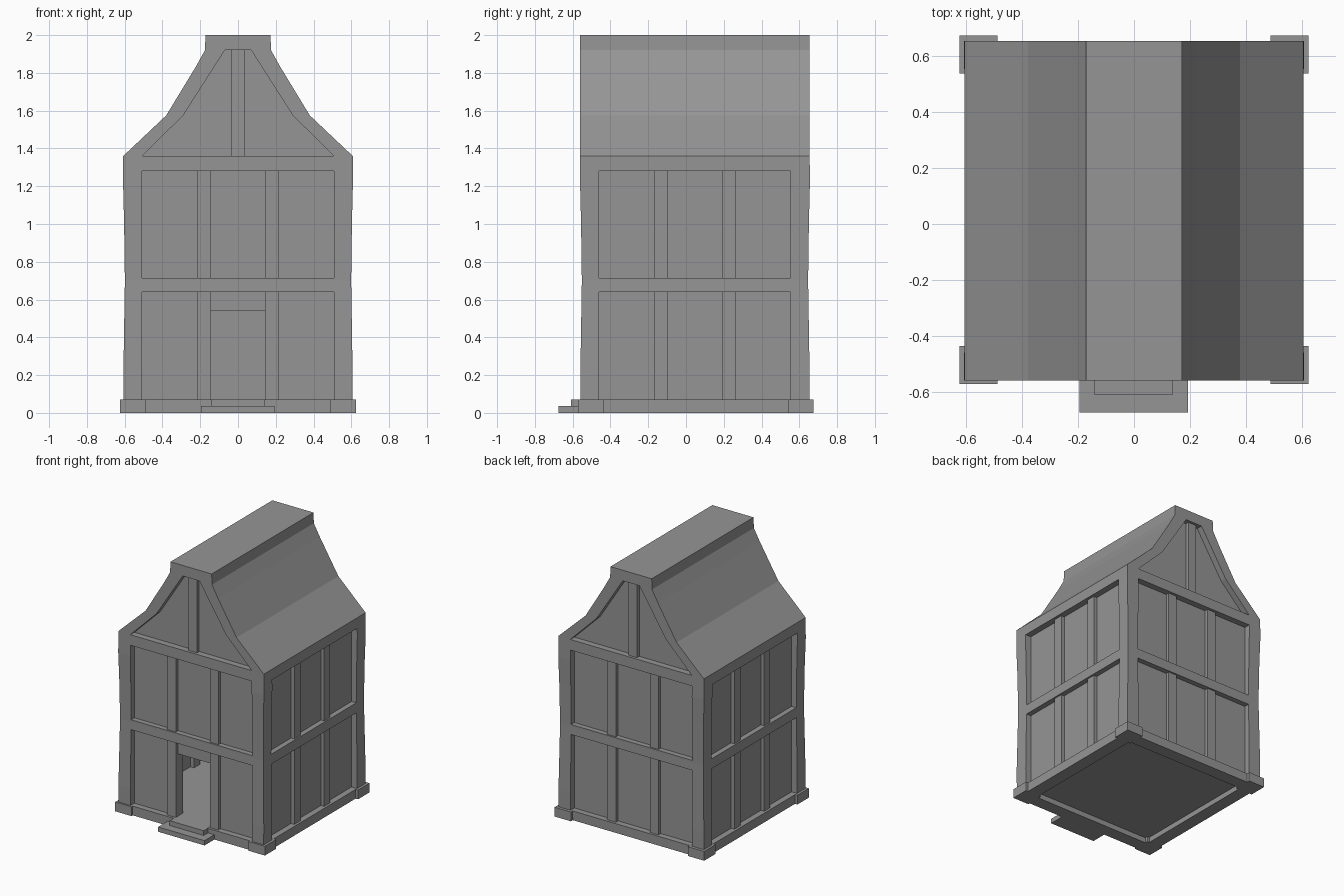
import bpy
import bmesh

if "Cube" in bpy.data.objects:
    bpy.data.objects.remove(bpy.data.objects["Cube"], do_unlink=True)

grey = bpy.data.materials.new("plain grey")
grey.use_nodes = True
grey.diffuse_color = (0.3, 0.3, 0.3, 1)
grey.node_tree.nodes["Principled BSDF"].inputs["Base Color"].default_value = grey.diffuse_color

YC = 0.0475    # centre line of the house in y
HALF = 0.6075  # half the width and depth of the house
OPEN = 0.507   # half the width of the framed openings


def loft(name, rows):
    """Stack rectangles given as (z, x0, x1, y0, y1) into one closed solid."""
    bm = bmesh.new()
    rings = [[bm.verts.new(p) for p in ((a, c, z), (b, c, z), (b, d, z), (a, d, z))]
             for z, a, b, c, d in rows]
    bm.faces.new(rings[0][::-1])
    bm.faces.new(rings[-1])
    for low, high in zip(rings, rings[1:]):
        for i in range(4):
            j = (i + 1) % 4
            bm.faces.new((low[i], low[j], high[j], high[i]))
    mesh = bpy.data.meshes.new(name)
    bm.to_mesh(mesh)
    bm.free()
    mesh.materials.append(grey)
    obj = bpy.data.objects.new(name, mesh)
    bpy.context.collection.objects.link(obj)
    return obj


def box(name, x0, x1, y0, y1, z0, z1):
    return loft(name, [(z, x0, x1, y0, y1) for z in (z0, z1)])


def wall_box(name, side, s0, s1, d0, d1, z0, z1):
    """Box on a wall: s runs along the wall, d outward from the house centre."""
    if side in ("front", "back"):
        k = -1 if side == "front" else 1
        lo, hi = sorted((k * d0, k * d1))
        return box(f"{side}_{name}", s0, s1, YC + lo, YC + hi, z0, z1)
    k = -1 if side == "right" else 1
    lo, hi = sorted((k * d0, k * d1))
    return box(f"{side}_{name}", lo, hi, YC + s0, YC + s1, z0, z1)


# House frame: slightly bowed walls below a flared roof
walls = [(0, 0.605), (0.2, 0.607), (0.45, 0.603), (0.7, 0.599),
         (1.0, 0.603), (1.2, 0.608), (1.36, HALF)]
roof = [(1.575, 0.38), (1.83, 0.225), (1.92, 0.175), (2.0, 0.172)]
frame = loft("timber_frame",
             [(z, -w, w, YC - w, YC + w) for z, w in walls] +
             [(z, -w, w, YC - HALF, YC + HALF) for z, w in roof])

# Openings cut right through the frame, leaving posts, rails and floors
gable = [(1.36, OPEN), (1.575, 0.29), (1.92, 0.07)]
cutters = [loft("gable_cutter", [(z, -w, w, -1, 1) for z, w in gable]),
           box("underside_cutter", -OPEN, OPEN, YC - OPEN, YC + OPEN, -0.1, 0.04)]
for z0, z1 in ((0.07, 0.64), (0.715, 1.28)):
    cutters.append(box("front_cutter", -OPEN, OPEN, -1, 1, z0, z1))
    cutters.append(box("side_cutter", -1, 1, YC - OPEN, YC + OPEN, z0, z1))
for cutter in cutters:
    mod = frame.modifiers.new("opening", "BOOLEAN")
    mod.operation = "DIFFERENCE"
    mod.solver = "EXACT"
    mod.object = cutter
bpy.context.view_layer.update()
cut_mesh = bpy.data.meshes.new_from_object(
    frame.evaluated_get(bpy.context.evaluated_depsgraph_get()))
frame.modifiers.clear()
frame.data = cut_mesh
for cutter in cutters:
    bpy.data.objects.remove(cutter, do_unlink=True)

# Infill panels and intermediate posts; the front ground floor has a doorway
DOOR = 0.143
for side in ("front", "back", "left", "right"):
    for floor, z0, z1 in (("lower", 0.06, 0.65), ("upper", 0.705, 1.29)):
        if side == "front" and floor == "lower":
            wall_box("panel_beside_door_a", side, -0.52, -DOOR, 0.53, 0.56, z0, z1)
            wall_box("panel_beside_door_b", side, DOOR, 0.52, 0.53, 0.56, z0, z1)
            wall_box("panel_over_door", side, -DOOR, DOOR, 0.53, 0.56, 0.54, z1)
        else:
            wall_box(f"{floor}_panel", side, -0.52, 0.52, 0.53, 0.56, z0, z1)
        for s in (-0.178, 0.178):
            wall_box(f"{floor}_post", side, s - 0.036, s + 0.036, 0.5, 0.587, z0, z1)

# Gable panels with a king post
for side, k in (("front", -1), ("back", 1)):
    y0, y1 = sorted((YC + k * 0.53, YC + k * 0.56))
    loft(f"{side}_gable_panel", [(z, -w - 0.01, w + 0.01, y0, y1) for z, w in gable])
    wall_box("king_post", side, -0.035, 0.035, 0.5, 0.587, 1.35, 1.93)

# Corner feet
for x in (-0.557, 0.557):
    for y in (YC - 0.552, YC + 0.56):
        box("corner_foot", x - 0.068, x + 0.068, y - 0.068, y + 0.068, 0, 0.07)

# Door steps
box("lower_step", -0.195, 0.193, -0.675, -0.555, 0, 0.036)
box("upper_step", -0.143, 0.14, -0.61, -0.54, 0.036, 0.072)
